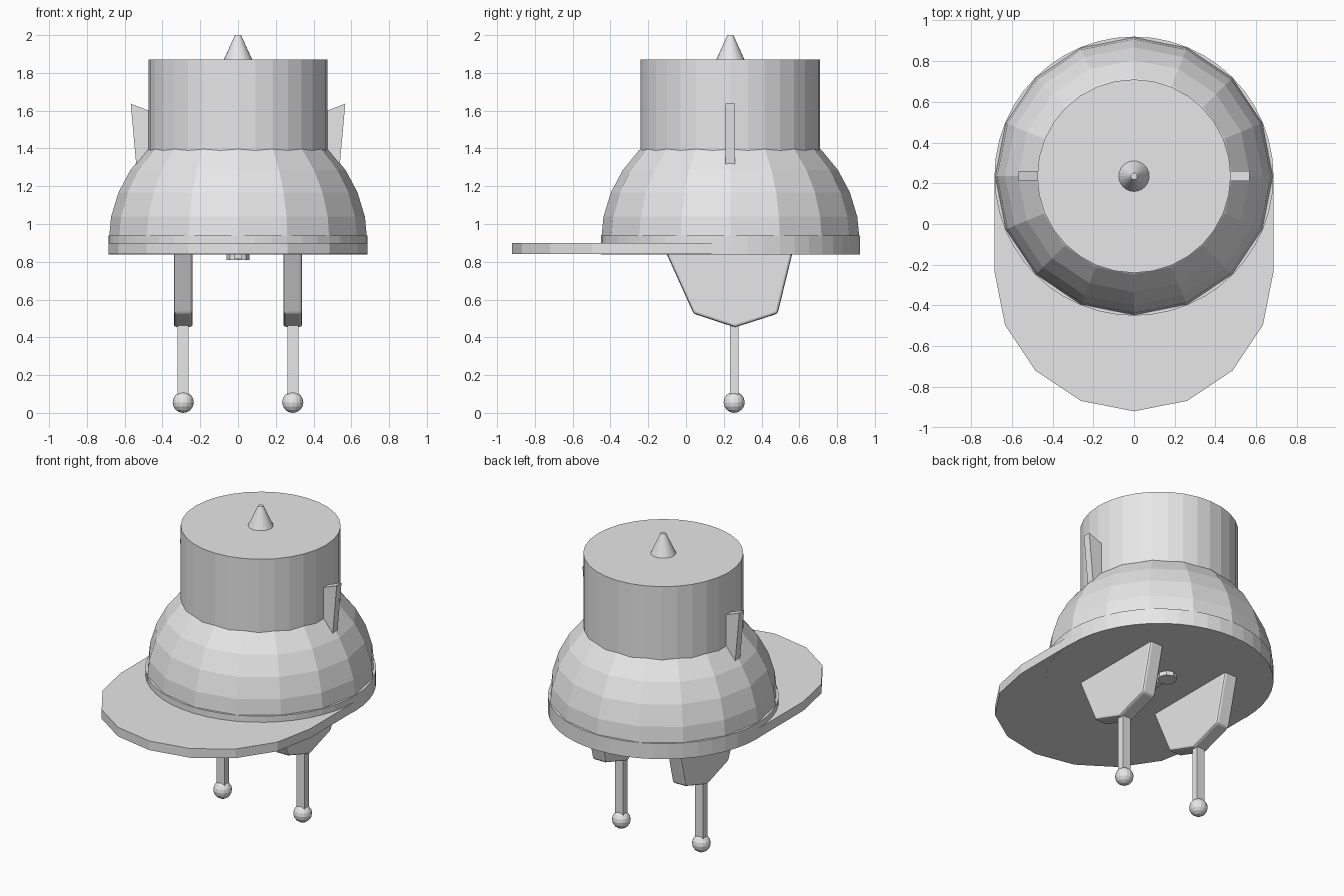
import bpy, bmesh
from math import pi, cos, sin
from mathutils import Matrix

if "Cube" in bpy.data.objects:
    bpy.data.objects.remove(bpy.data.objects["Cube"])

CY = 0.235      # shared axis of hat, crown and tip
RIM = 0.685

grey = bpy.data.materials.new("light_grey")
grey.use_nodes = True
grey.diffuse_color = (0.8, 0.8, 0.8, 1)
grey.node_tree.nodes["Principled BSDF"].inputs["Base Color"].default_value = (0.8, 0.8, 0.8, 1)


def finish(name, bm):
    bmesh.ops.recalc_face_normals(bm, faces=bm.faces[:])
    mesh = bpy.data.meshes.new(name)
    bm.to_mesh(mesh)
    bm.free()
    mesh.materials.append(grey)
    obj = bpy.data.objects.new(name, mesh)
    bpy.context.collection.objects.link(obj)
    return obj


def cone(name, x, y, z0, z1, r0, r1, sides):
    bm = bmesh.new()
    bmesh.ops.create_cone(bm, cap_ends=True, segments=sides, radius1=r0, radius2=r1,
                          depth=z1 - z0,
                          matrix=Matrix.Translation((x, y, (z0 + z1) / 2)))
    return finish(name, bm)


def box(name, centre, size):
    bm = bmesh.new()
    bmesh.ops.create_cube(bm, size=1,
                          matrix=Matrix.Translation(centre) @ Matrix.Diagonal((*size, 1)))
    return finish(name, bm)


def prism(name, outline, step):
    """Extrude a closed outline of 3D points along a vector."""
    bm = bmesh.new()
    face = bm.faces.new([bm.verts.new(p) for p in outline])
    new = bmesh.ops.extrude_face_region(bm, geom=[face])["geom"]
    bmesh.ops.translate(bm, vec=step,
                        verts=[v for v in new if isinstance(v, bmesh.types.BMVert)])
    return finish(name, bm)


def sphere(name, centre, r, sides, rings, floor=None):
    bm = bmesh.new()
    bmesh.ops.create_uvsphere(bm, u_segments=sides, v_segments=rings, radius=r,
                              matrix=Matrix.Translation(centre))
    if floor is not None:
        bmesh.ops.bisect_plane(bm, geom=bm.verts[:] + bm.edges[:] + bm.faces[:],
                               plane_co=(0, 0, floor), plane_no=(0, 0, 1), clear_inner=True)
    return finish(name, bm)


# Hat body: faceted dome, rim, crown and pointed tip
sphere("dome", (0, CY, 0.905), RIM, 16, 16, floor=0.905)
cone("rim", 0, CY, 0.838, 0.94, RIM, RIM, 48)
cone("crown", 0, CY, 1.3, 1.87, 0.475, 0.475, 32)
cone("tip", 0, CY, 1.87, 2.0, 0.075, 0.016, 24)

# Flat brim: half of a 16-sided disc with straight sides running back
arc = [(RIM * cos(pi + i * pi / 8), -CY + RIM * sin(pi + i * pi / 8), 0.84) for i in range(9)]
prism("brim", arc + [(RIM, CY, 0.84), (-RIM, CY, 0.84)], (0, 0, 0.06))

# Small lug under the body
cone("under_lug", 0, 0.31, 0.81, 0.85, 0.06, 0.06, 8)
box("under_lug_arm", (0, 0.21, 0.83), (0.04, 0.14, 0.03))

# Mirrored parts
for side, s in (("left", 1), ("right", -1)):
    fin = [(0.42, 1.58), (0.568, 1.637), (0.533, 1.25), (0.42, 1.25)]
    prism(side + "_fin", [(s * x, CY - 0.025, z) for x, z in fin], (0, 0.05, 0))

    # Housing with softened edges, sunk into the body
    house = [(-0.12, 0.88), (0.04, 0.525), (0.26, 0.453), (0.485, 0.525), (0.572, 0.88)]
    pod = prism(side + "_leg_housing", [(s * 0.29 - 0.05, y, z) for y, z in house], (0.1, 0, 0))
    bevel = pod.modifiers.new("soft_edges", 'BEVEL')
    bevel.width = 0.014
    bevel.segments = 2

    box(side + "_leg", (s * 0.29, 0.255, 0.28), (0.058, 0.045, 0.4))
    sphere(side + "_foot", (s * 0.29, 0.255, 0.056), 0.056, 16, 8)
